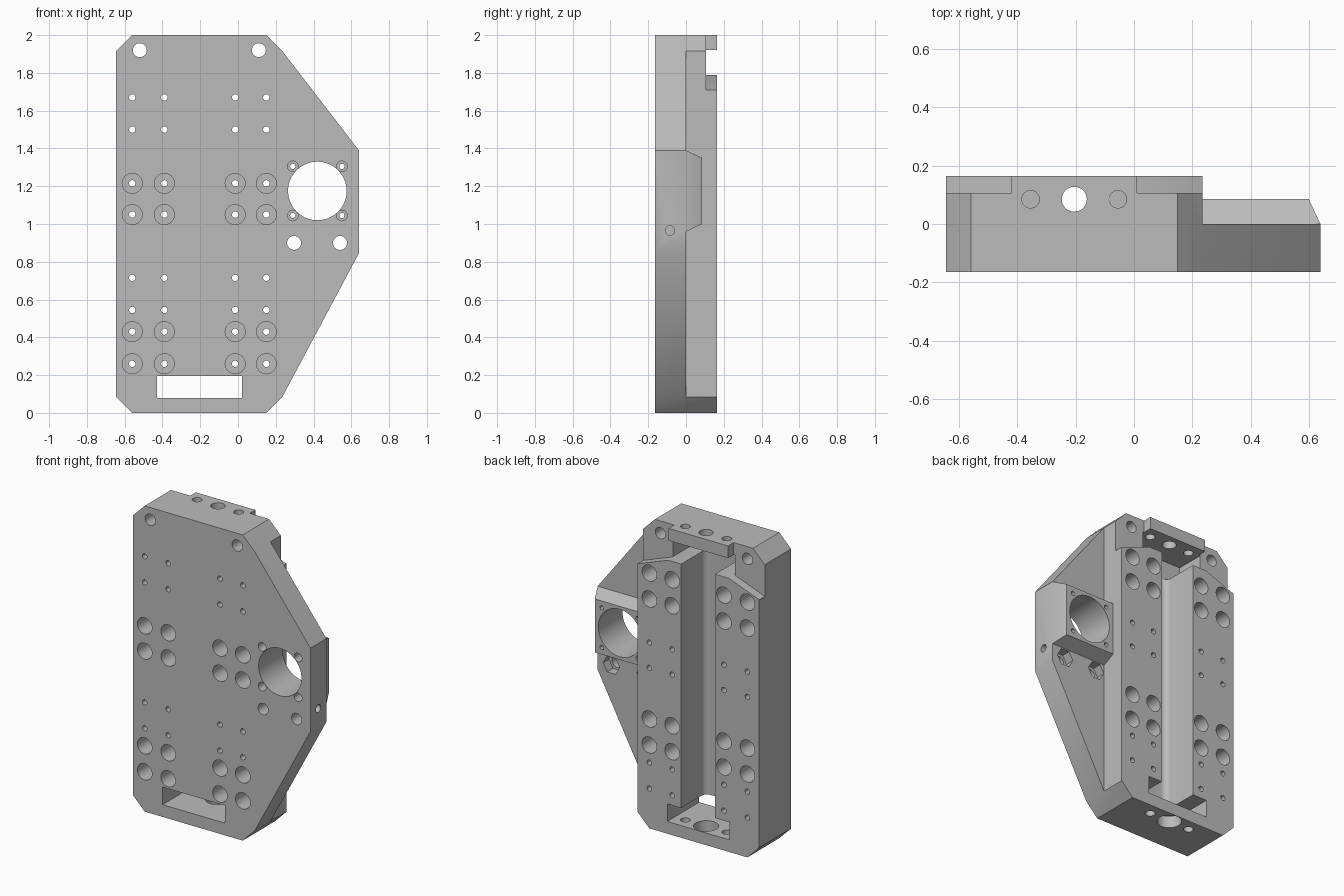
import bpy
import bmesh
from math import cos, sin, pi, radians

cube = bpy.data.objects.get("Cube")
if cube:
    bpy.data.objects.remove(cube, do_unlink=True)

FRONT, MID, BACK = -0.165, 0.0, 0.165
PLACE = {
    "X": lambda u, v, w: (w, u, v),
    "Y": lambda u, v, w: (u, w, v),
    "Z": lambda u, v, w: (u, v, w),
}

metal = bpy.data.materials.new("machined grey metal")
metal.use_nodes = True
metal.diffuse_color = (0.5, 0.5, 0.5, 1)
metal.node_tree.nodes["Principled BSDF"].inputs["Base Color"].default_value = (0.5, 0.5, 0.5, 1)


def loft(bm, axis, sections):
    """Closed solid through (outline, position) sections along an axis."""
    rings = [[bm.verts.new(PLACE[axis](u, v, w)) for u, v in pts] for pts, w in sections]
    n = len(rings[0])
    for a, b in zip(rings, rings[1:]):
        for i in range(n):
            j = (i + 1) % n
            bm.faces.new((a[i], a[j], b[j], b[i]))
    bm.faces.new(rings[0])
    bm.faces.new(rings[-1])


def circle(u, v, r, n=32):
    return [(u + r * cos(2 * pi * i / n), v + r * sin(2 * pi * i / n)) for i in range(n)]


def rect(u0, u1, v0, v1):
    return [(u0, v0), (u1, v0), (u1, v1), (u0, v1)]


def bore(bm, axis, u, v, steps, n=32):
    """Stepped round hole; steps are (position, radius)."""
    loft(bm, axis, [(circle(u, v, r, n), w) for w, r in steps])


def make(name, bm):
    bmesh.ops.recalc_face_normals(bm, faces=bm.faces)
    mesh = bpy.data.meshes.new(name)
    bm.to_mesh(mesh)
    bm.free()
    mesh.materials.append(metal)
    obj = bpy.data.objects.new(name, mesh)
    bpy.context.collection.objects.link(obj)
    return obj


def solid(name, axis, *sections):
    bm = bmesh.new()
    loft(bm, axis, sections)
    return make(name, bm)


def combine(target, tool, operation):
    mod = target.modifiers.new(tool.name, "BOOLEAN")
    mod.object, mod.operation, mod.solver = tool, operation, "EXACT"
    bpy.context.view_layer.objects.active = target
    bpy.ops.object.modifier_apply(modifier=mod.name)
    bpy.data.objects.remove(tool, do_unlink=True)


# Chamfered main block
L, R, C = -0.645, 0.235, 0.085
block = [(L, C), (L + C, 0), (R - C, 0), (R, C),
         (R, 2 - C), (R - C, 2), (L + C, 2), (L, 2 - C)]
body = solid("mounting_body", "Y", (block, FRONT), (block, BACK))

# Side wing and raised motor boss
wing = [(R, C), (0.64, 0.845), (0.64, 1.39), (R, 2 - C), (0.1, 1.8), (0.1, 0.2)]
combine(body, solid("side_wing", "Y", (wing, FRONT), (wing, MID)), "UNION")
boss = solid("motor_boss", "Y", (rect(0.2, 0.64, 0.96, 1.39), MID),
             (rect(0.2, 0.6, 1.0, 1.35), 0.085))
combine(body, boss, "UNION")

# Long back channel with rounded floor corners
x0, x1, floor, f = -0.325, -0.08, -0.085, 0.04
arc = [i * pi / 12 for i in range(7)]
channel = [(x1, 0.3), (x0, 0.3)]
channel += [(x0 + f - f * cos(a), floor + f - f * sin(a)) for a in arc]
channel += [(x1 - f + f * sin(a), floor + f - f * cos(a)) for a in arc]
combine(body, solid("channel", "Z", (channel, 0.15), (channel, 1.85)), "DIFFERENCE")

# End pockets: the lower one opens through the front
for name, z0, z1, depth in (("lower_window", 0.08, 0.195, -0.3),
                            ("upper_pocket", 1.79, 1.92, floor)):
    outline = rect(-0.43, 0.02, z0, z1)
    combine(body, solid(name, "Y", (outline, depth), (outline, 0.3)), "DIFFERENCE")

# Sloped corner notches at the top of the back
for side in (-1, 1):
    outline = [(-0.205 + side * dx, z) for dx, z in
               ((0.215, 1.792), (0.5, 1.686), (0.5, 2.1), (0.215, 2.1))]
    combine(body, solid("corner_notch", "Y", (outline, 0.107), (outline, 0.3)), "DIFFERENCE")

# Grid of bolt holes, counterbored from the front or the back
holes = bmesh.new()
small, large, deep = 0.017, 0.053, 0.15
for x in (-0.56, -0.39, -0.015, 0.15):
    for z in (1.215, 1.05, 0.43, 0.26):
        seat = FRONT + deep
        bore(holes, "Y", x, z, [(-0.3, large), (seat, large), (seat, small), (0.3, small)], 24)
    for z in (1.67, 1.5, 0.715, 0.545):
        seat = BACK - deep
        bore(holes, "Y", x, z, [(-0.3, small), (seat, small), (seat, large), (0.3, large)], 24)

# Corner holes, motor opening and its four screws
for x in (-0.52, 0.11):
    bore(holes, "Y", x, 1.92, [(-0.3, 0.037), (0.3, 0.037)])
bore(holes, "Y", 0.42, 1.175, [(-0.3, 0.155), (0.3, 0.155)], 64)
for x in (0.29, 0.55):
    for z in (1.045, 1.305):
        bore(holes, "Y", x, z, [(-0.3, 0.028), (-0.06, 0.028), (-0.06, 0.014), (0.3, 0.014)], 24)
combine(body, make("front_holes", holes), "DIFFERENCE")

# Clamp holes with hexagonal nut recesses behind
clamps, nuts = bmesh.new(), bmesh.new()
for x in (0.297, 0.54):
    bore(clamps, "Y", x, 0.9, [(-0.3, 0.037), (0.1, 0.037)])
    bore(nuts, "Y", x, 0.9, [(-0.06, 0.06), (0.05, 0.06)], 6)
combine(body, make("nut_recesses", nuts), "DIFFERENCE")
combine(body, make("clamp_holes", clamps), "DIFFERENCE")

# Holes in the end walls and the wing edge
ends = bmesh.new()
for x, top_r, bottom_r in ((-0.355, 0.03, 0.03), (-0.205, 0.043, 0.075), (-0.055, 0.03, 0.03)):
    bore(ends, "Z", x, 0.085, [(1.86, top_r), (2.1, top_r)])
    bore(ends, "Z", x, 0.085, [(-0.1, bottom_r), (0.14, bottom_r)])
bore(ends, "X", -0.085, 0.965, [(0.5, 0.025), (0.8, 0.025)])
combine(body, make("end_holes", ends), "DIFFERENCE")

# Smooth bores, crisp machined edges
bpy.ops.object.select_all(action="DESELECT")
body.select_set(True)
bpy.context.view_layer.objects.active = body
bpy.ops.object.shade_smooth_by_angle(angle=radians(30))
